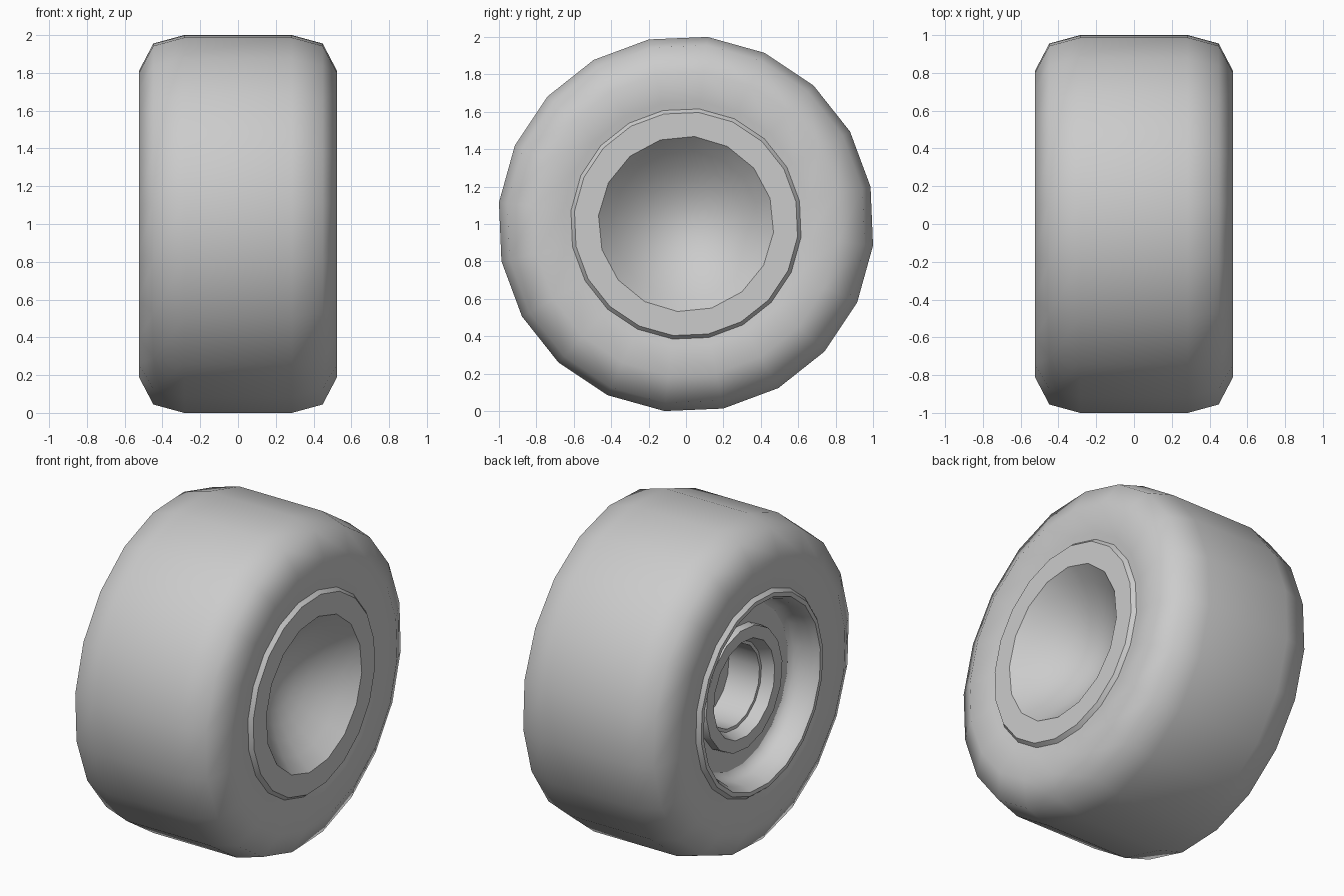
import bpy, bmesh, math

cube = bpy.data.objects.get("Cube")
if cube:
    bpy.data.objects.remove(cube, do_unlink=True)

grey = bpy.data.materials.new("plain_grey")
grey.use_nodes = True
colour = (0.6, 0.6, 0.6, 1)
grey.diffuse_color = colour
grey.node_tree.nodes["Principled BSDF"].inputs["Base Color"].default_value = colour


def ring(bm, x, r, sides, start):
    """Ring of vertices around the axle, or one vertex on the axle."""
    if r == 0:
        return [bm.verts.new((x, 0, 1))]
    angles = [math.radians(start) + math.tau * i / sides for i in range(sides)]
    return [bm.verts.new((x, r * math.cos(a), 1 + r * math.sin(a))) for a in angles]


def finish(name, bm, smooth_angle):
    mesh = bpy.data.meshes.new(name)
    bm.to_mesh(mesh)
    bm.free()
    mesh.materials.append(grey)
    obj = bpy.data.objects.new(name, mesh)
    bpy.context.collection.objects.link(obj)
    bpy.ops.object.select_all(action='DESELECT')
    obj.select_set(True)
    bpy.context.view_layer.objects.active = obj
    bpy.ops.object.shade_smooth_by_angle(angle=math.radians(smooth_angle))
    return obj


def lathe(name, profile, sides, start, smooth_angle=35):
    """Turn an (x, radius) profile, running from +x over the outside to -x."""
    bm = bmesh.new()
    rings = [ring(bm, x, r, sides, start) for x, r in profile]
    for a, b in zip(rings, rings[1:]):
        for i in range(sides):
            j = (i + 1) % sides
            quad = [a[i % len(a)], a[j % len(a)], b[j % len(b)], b[i % len(b)]]
            bm.faces.new(list(dict.fromkeys(quad)))
    bmesh.ops.recalc_face_normals(bm, faces=bm.faces)
    # Open shells: orient by the profile direction
    bm.faces.ensure_lookup_table()
    f = bm.faces[0]
    (x0, r0), (x1, r1) = profile[:2]
    c = f.calc_center_median()
    want = f.normal.x * (r1 - r0) + (f.normal.y * c.y + f.normal.z * (c.z - 1)) * (x0 - x1)
    if want < 0:
        bmesh.ops.reverse_faces(bm, faces=bm.faces)
    return finish(name, bm, smooth_angle)


def flat_ring(name, x, outer, inner):
    """Flat annulus facing along x between two rings of different side counts."""
    bm = bmesh.new()
    edges = []
    for args in (outer, inner):
        v = ring(bm, x, *args)
        edges += [bm.edges.new((v[i - 1], v[i])) for i in range(len(v))]
    bmesh.ops.triangle_fill(bm, edges=edges, use_beauty=True)
    for f in bm.faces:
        if f.normal.x * x < 0:
            f.normal_flip()
    return finish(name, bm, 35)


TYRE = (20, 11.4)
HUB = (16, 17)

# Tyre: soft rounded shell
half = [(0.497, 0.61), (0.505, 0.66), (0.525, 0.815), (0.448, 0.962), (0.285, 1.0066)]
lathe("tyre", half + [(-x, r) for x, r in reversed(half)], *TYRE, 180)

# Outer face: bevelled lip, flat ring and dished bowl
lathe("outer_lip", [(0.522, 0.6), (0.49, 0.626)], *TYRE)
flat_ring("outer_rim_face", 0.522, (0.6, *TYRE), (0.47, *HUB))
bowl = [(0.522 - 0.27 * math.cos(t), 0.47 * math.sin(t) ** 0.9)
        for t in (math.pi / 2 * i / 6 for i in range(7))]
bowl = [(0.522 - 0.27 * (1 - (i / 6) ** 2), 0.47 * i / 6) for i in range(7)]
lathe("outer_bowl", bowl, *HUB, 180)

# Inner face: bevelled lip and curved barrel wall
lathe("inner_lip", [(-0.49, 0.626), (-0.522, 0.6), (-0.522, 0.575)], *TYRE)
lathe("inner_barrel", [(-0.522, 0.575), (-0.48, 0.55), (-0.42, 0.545),
                       (-0.37, 0.53), (-0.35, 0.5)], *TYRE, 180)

# Stepped hub with a blind centre hole
flat_ring("hub_plate", -0.35, (0.5, *TYRE), (0.38, *HUB))
lathe("hub_steps", [(-0.35, 0.38), (-0.4, 0.375), (-0.4, 0.3), (-0.33, 0.27),
                    (-0.33, 0.25), (-0.12, 0.25), (-0.12, 0)], *HUB)
